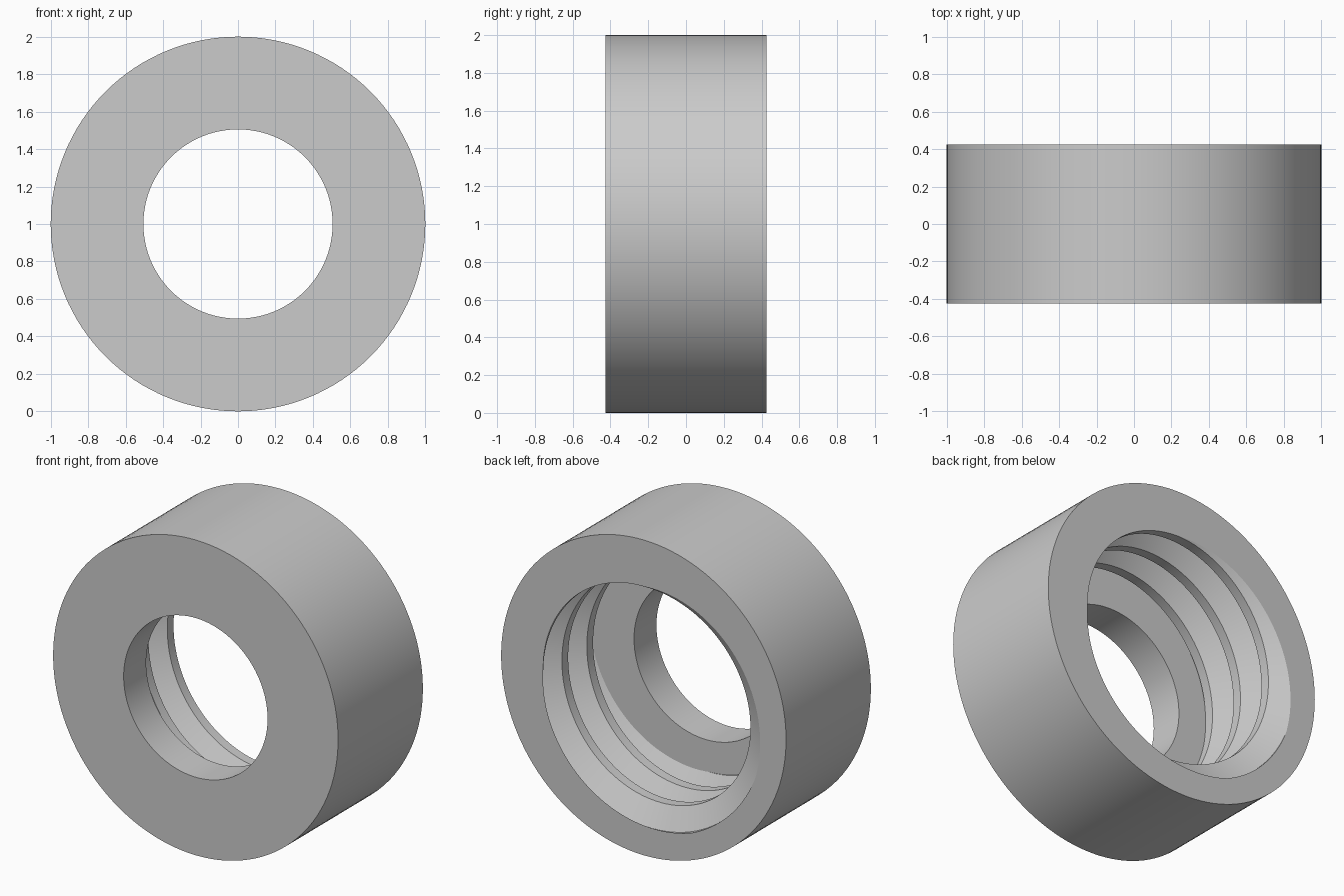
import bpy
import bmesh
from math import cos, sin, pi, radians
from mathutils import Vector

if "Cube" in bpy.data.objects:
    bpy.data.objects.remove(bpy.data.objects["Cube"], do_unlink=True)

STEPS = 128            # segments around the axis
HALF = 0.425           # half the width of the ring
FLOOR = -0.20          # inner shoulder behind the thread
PITCH = 0.25
MINOR, MAJOR = 0.705, 0.84
OUTER, BORE = 1.0, 0.505
START = HALF + 0.03    # crest position on the left side


def at(radius, angle, y):
    return Vector((radius * cos(angle), y, 1 + radius * sin(angle)))


def add_strip(bm, columns):
    """Join neighbouring columns of points with quads."""
    rows = [[bm.verts.new(p) for p in col] for col in columns]
    for a, b in zip(rows, rows[1:]):
        for j in range(len(a) - 1):
            bm.faces.new((a[j], a[j + 1], b[j + 1], b[j]))


bm = bmesh.new()

# Helical thread: flat crest, sloping flank, narrow root, sloping flank
crest, root = PITCH / 8, PITCH / 16
profile = [(-crest, MINOR), (crest, MINOR), (PITCH / 2 - root, MAJOR),
           (PITCH / 2 + root, MAJOR), (PITCH - crest, MINOR)]
helix = []
for i in range(-2 * STEPS, 4 * STEPS + 1):
    turn = i / STEPS
    helix.append([at(r, turn * 2 * pi, START - PITCH * turn - d) for d, r in profile])
add_strip(bm, helix)
bmesh.ops.remove_doubles(bm, verts=bm.verts[:], dist=1e-5)

# Trim the thread at the open end and at the shoulder
for y, side in ((HALF, 1), (FLOOR, -1)):
    bmesh.ops.bisect_plane(bm, geom=bm.verts[:] + bm.edges[:] + bm.faces[:], dist=1e-6,
                           plane_co=(0, y, 0), plane_no=(0, side, 0), clear_outer=True)

# Outer wall, front face and through hole
section = [(OUTER, HALF), (OUTER, -HALF), (BORE, -HALF), (BORE, FLOOR)]
add_strip(bm, [[at(r, 2 * pi * i / STEPS, y) for r, y in section] for i in range(STEPS + 1)])
bmesh.ops.remove_doubles(bm, verts=bm.verts[:], dist=1e-5)

# Back face and inner shoulder, filled between their two rims
for y in (HALF, FLOOR):
    rim = [e for e in bm.edges if e.is_boundary and all(abs(v.co.y - y) < 1e-4 for v in e.verts)]
    bmesh.ops.triangle_fill(bm, use_beauty=True, edges=rim, normal=(0, 1, 0))
bmesh.ops.recalc_face_normals(bm, faces=bm.faces[:])

mesh = bpy.data.meshes.new("threaded_ring")
bm.to_mesh(mesh)
bm.free()
ring = bpy.data.objects.new("threaded_ring", mesh)
bpy.context.collection.objects.link(ring)

# Plain grey material
grey = bpy.data.materials.new("plain_grey")
grey.use_nodes = True
colour = (0.6, 0.6, 0.6, 1)
grey.diffuse_color = colour
grey.node_tree.nodes["Principled BSDF"].inputs["Base Color"].default_value = colour
mesh.materials.append(grey)

bpy.context.view_layer.objects.active = ring
ring.select_set(True)
bpy.ops.object.shade_smooth_by_angle(angle=radians(30))
